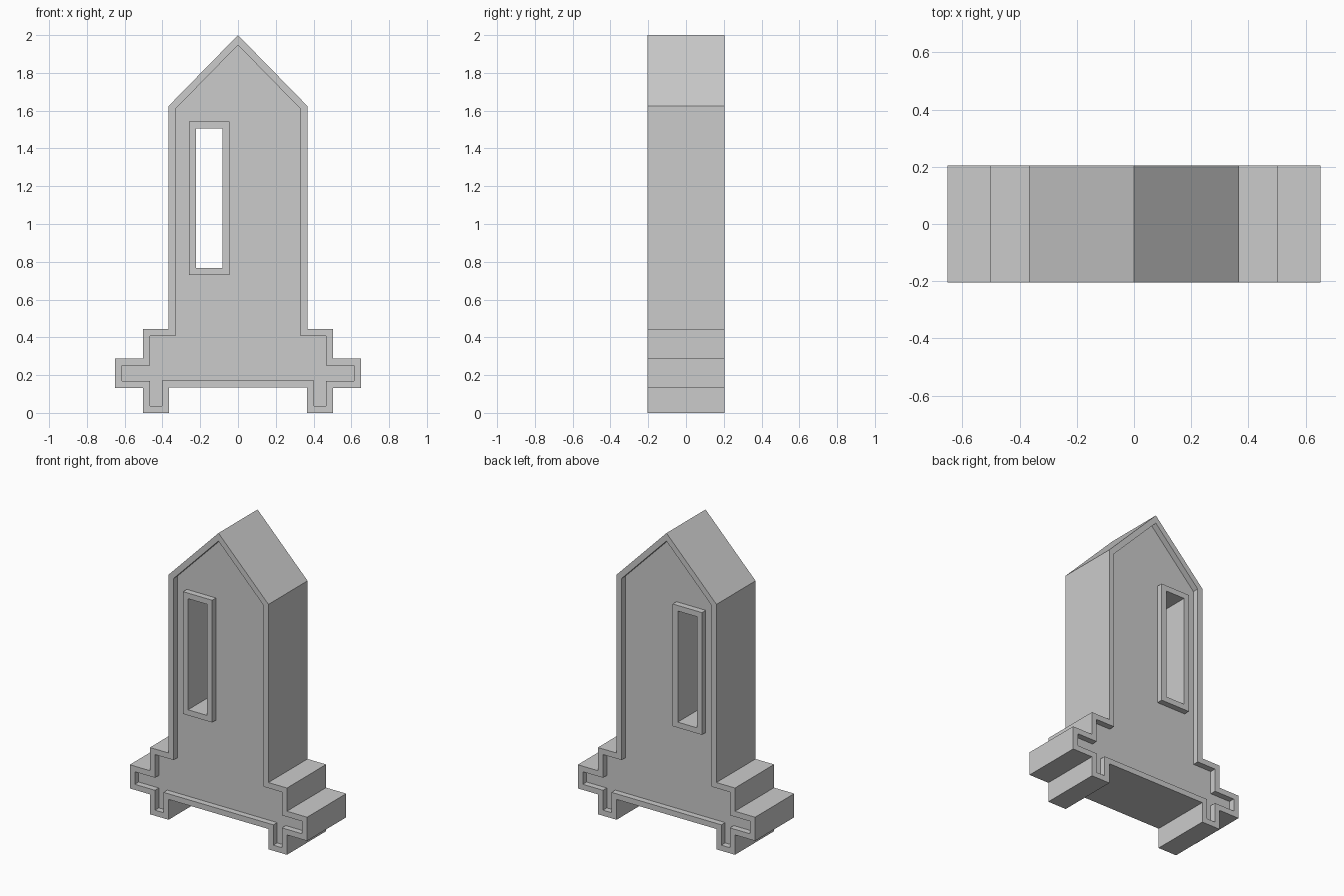
import bpy, bmesh
from mathutils import Vector

if "Cube" in bpy.data.objects:
    bpy.data.objects.remove(bpy.data.objects["Cube"])

DEPTH = 0.205    # half depth at the raised rims
PANEL = 0.165    # half depth at the recessed panel
RIM = 0.037      # rim width

# Right half of the silhouette (x, z), mirrored to the left
half = [(0.367, 1.625), (0.367, 0.443), (0.503, 0.443), (0.503, 0.289),
        (0.651, 0.289), (0.651, 0.132), (0.503, 0.132), (0.503, 0.0),
        (0.366, 0.0), (0.366, 0.135)]
outline = [(0, 2.0)] + half + [(-x, z) for x, z in reversed(half)]   # clockwise
frame = [(-0.26, 1.542), (-0.046, 1.542), (-0.046, 0.731), (-0.26, 0.731)]


def inset(pts, w):
    """Mitred inward offset of a clockwise profile."""
    res = []
    p = [Vector(q) for q in pts]
    for i, c in enumerate(p):
        a = (c - p[i - 1]).normalized()
        b = (p[(i + 1) % len(p)] - c).normalized()
        n1, n2 = Vector((a.y, -a.x)), Vector((b.y, -b.x))
        res.append(c + (n1 + n2) * w / (1 + n1.dot(n2)))
    return res


bm = bmesh.new()


def loop(pts, y):
    return [bm.verts.new((q[0], y, q[1])) for q in pts]


def strip(loops):
    for a, b in zip(loops, loops[1:]):
        for i in range(len(a)):
            j = (i + 1) % len(a)
            bm.faces.new((a[i], a[j], b[j], b[i]))


inner, window = inset(outline, RIM), inset(frame, RIM)

# Outer wall with front and back rims
body = [loop(inner, -PANEL), loop(inner, -DEPTH), loop(outline, -DEPTH),
        loop(outline, DEPTH), loop(inner, DEPTH), loop(inner, PANEL)]
strip(body)

# Through window with raised frames
win = [loop(frame, -PANEL), loop(frame, -DEPTH), loop(window, -DEPTH),
       loop(window, DEPTH), loop(frame, DEPTH), loop(frame, PANEL)]
strip(win)

# Recessed panels between rim and window frame
for k in (0, -1):
    edges = [bm.edges.get((l[i - 1], l[i])) for l in (body[k], win[k]) for i in range(len(l))]
    bmesh.ops.triangle_fill(bm, edges=edges, use_beauty=True, use_dissolve=False)

bmesh.ops.recalc_face_normals(bm, faces=bm.faces)
mesh = bpy.data.meshes.new("gabled_slab")
bm.to_mesh(mesh)
bm.free()
bpy.context.collection.objects.link(bpy.data.objects.new("gabled_slab", mesh))
